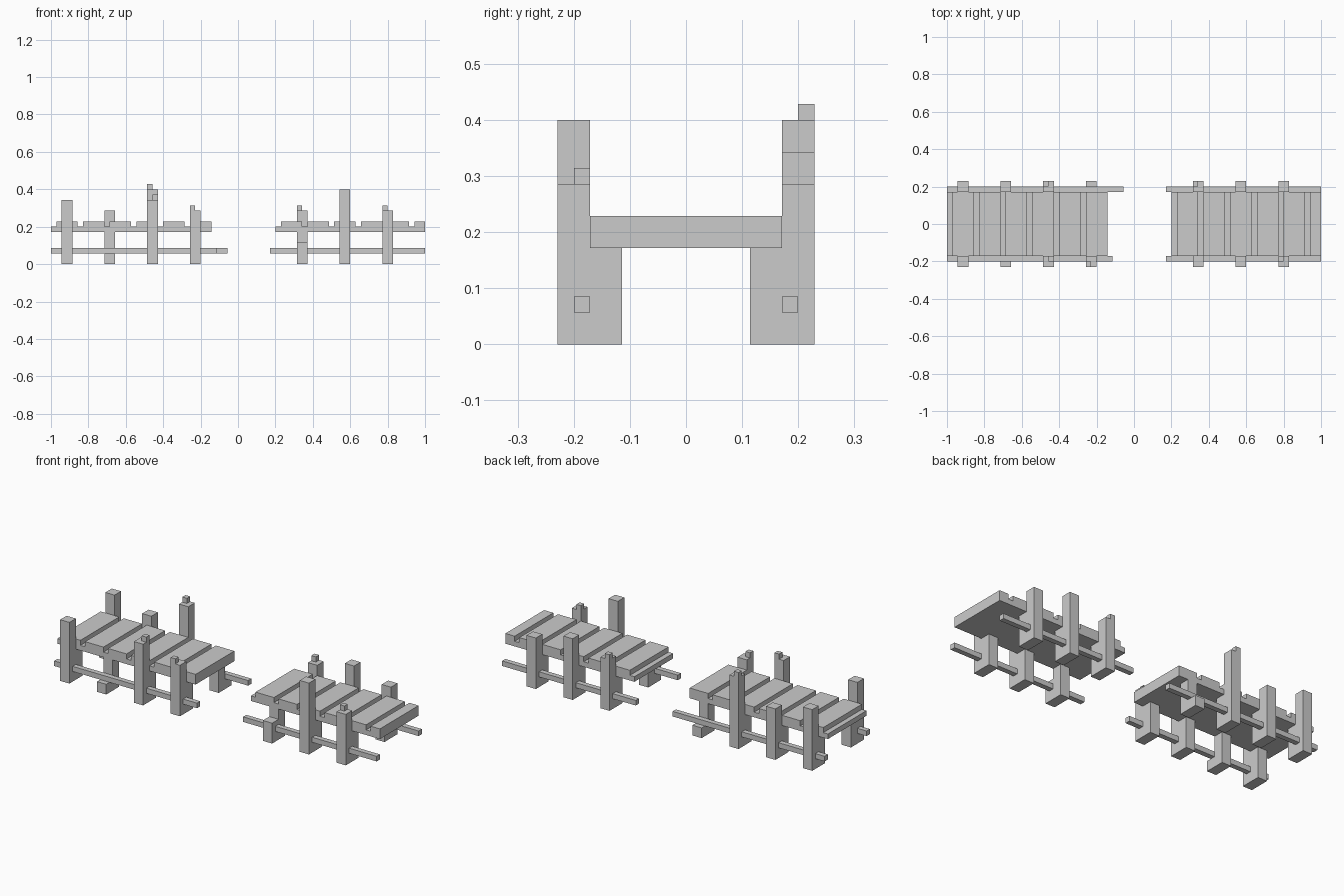
import bpy, bmesh
from mathutils import Vector

if "Cube" in bpy.data.objects:
    bpy.data.objects.remove(bpy.data.objects["Cube"])

U = 2 / 70  # one block of the grid; x counts blocks from the left end


def prism(name, profile, offset):
    """Extrude a closed planar profile (in blocks) along offset."""
    bm = bmesh.new()
    verts = [bm.verts.new(((x - 35) * U, y * U, z * U)) for x, y, z in profile]
    face = bm.faces.new(verts)
    ext = bmesh.ops.extrude_face_region(bm, geom=[face], use_keep_orig=True)
    moved = [g for g in ext["geom"] if isinstance(g, bmesh.types.BMVert)]
    bmesh.ops.translate(bm, verts=moved, vec=Vector(offset) * U)
    bmesh.ops.recalc_face_normals(bm, faces=bm.faces)
    mesh = bpy.data.meshes.new(name)
    bm.to_mesh(mesh)
    bm.free()
    obj = bpy.data.objects.new(name, mesh)
    bpy.context.collection.objects.link(obj)
    return obj


def box(name, x0, x1, y0, y1, z0, z1):
    base = [(x0, y0, z0), (x1, y0, z0), (x1, y1, z0), (x0, y1, z0)]
    return prism(name, base, (0, 0, z1 - z0))


def deck(name, x0, x1, first_plank):
    """Deck with a continuous base and raised planks separated by grooves."""
    prof = [(x0, 6), (x0, 7)]
    for p in range(first_plank, x1, 5):
        e = min(p + 4, x1)
        prof += [(p, 7), (p, 8), (e, 8), (e, 7)]
    if prof[-1] != (x1, 7):
        prof.append((x1, 7))
    prof[-1] = (x1, 6)  # last plank ends flush with the base
    prism(name, [(x, -6, z) for x, z in prof], (0, 12, 0))


def post(name, x, side, height, nub=None):
    """Post with an inner ledge under the deck and an optional splinter."""
    if height == 6:
        prof = [(8, 0), (8, 6), (4, 6), (4, 0)]
    else:
        prof = [(8, 0), (8, height), (6, height), (6, 6), (4, 6), (4, 0)]
    prism(name, [(x, side * y, z) for y, z in prof], (2, 0, 0))
    if nub:
        nx, ny = nub  # offset in x, inner edge in y
        y0, y1 = sorted((side * ny, side * (ny + 1)))
        box(name + "_splinter", x + nx, x + nx + 1, y0, y1, height, height + 1)


# Decks either side of the break
deck("left_deck", 0, 30, 1)
deck("right_deck", 42, 70, 43)

# Lower rails
box("front_left_rail", 0, 31, -7, -6, 2, 3)
box("back_left_rail", 0, 33, 6, 7, 2, 3)
for label, y in (("front", -7), ("back", 6)):
    box(label + "_right_rail", 41, 70, y, y + 1, 2, 3)

# Posts: height in blocks and splinter position
xs = (2, 10, 18, 26, 46, 54, 62)
front = ((12, None), (2, None), (12, (1, 6)), (10, (0, 7)),
         (4, None), (14, None), (10, (0, 6)))
back = ((12, None), (10, None), (14, (0, 7)), (2, None),
        (10, (0, 7)), (12, None), (10, None))
for label, side, row in (("front", -1, front), ("back", 1, back)):
    for i, (x, (h, nub)) in enumerate(zip(xs, row), 1):
        post(f"{label}_post_{i}", x, side, h, nub)
